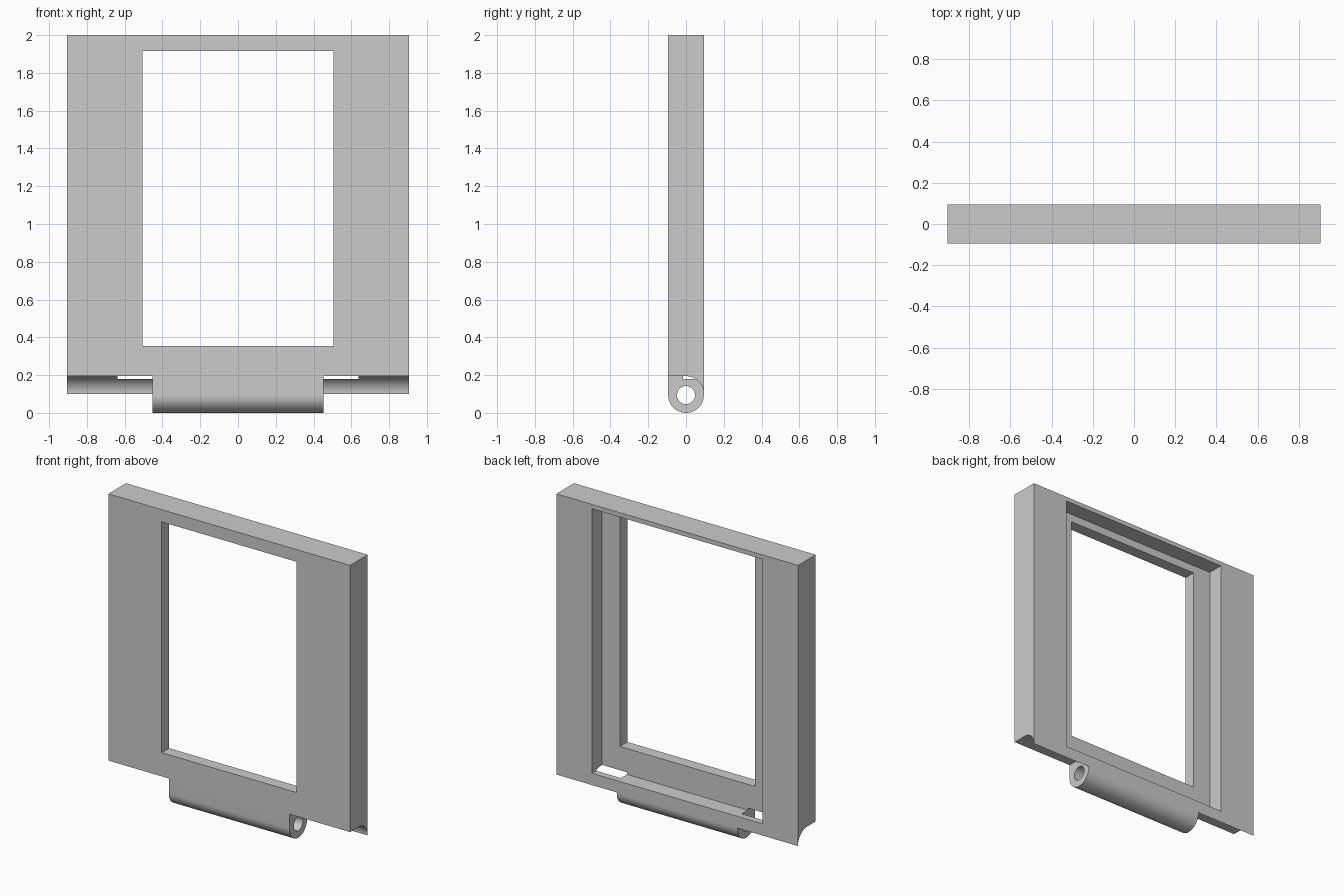
import bpy
import bmesh
from math import cos, sin, pi

cube = bpy.data.objects.get("Cube")
if cube:
    bpy.data.objects.remove(cube, do_unlink=True)

HALF_W, R, TOP = 0.905, 0.0945, 2.0     # half width, half thickness, height
KNUCKLE = 0.452                         # half length of the hinge barrel
NOTCH_Z, SEGS = 0.1, 32

grey = bpy.data.materials.new("plain grey")
grey.use_nodes = True
colour = (0.6, 0.6, 0.6, 1)
grey.diffuse_color = colour
grey.node_tree.nodes["Principled BSDF"].inputs["Base Color"].default_value = colour


def arc(cz, radius, start, end, n=SEGS):
    """Points (y, z) of an arc about y = 0."""
    angles = [start + (end - start) * i / n for i in range(n + 1)]
    return [(radius * cos(a), cz + radius * sin(a)) for a in angles]


def extrude_x(name, profile, x0, x1):
    """Solid made from a (y, z) profile swept along x."""
    bm = bmesh.new()
    face = bm.faces.new([bm.verts.new((x0, y, z)) for y, z in profile])
    moved = bmesh.ops.extrude_face_region(bm, geom=[face])["geom"]
    verts = [v for v in moved if isinstance(v, bmesh.types.BMVert)]
    bmesh.ops.translate(bm, verts=verts, vec=(x1 - x0, 0, 0))
    bmesh.ops.recalc_face_normals(bm, faces=bm.faces)
    mesh = bpy.data.meshes.new(name)
    bm.to_mesh(mesh)
    bm.free()
    mesh.materials.append(grey)
    obj = bpy.data.objects.new(name, mesh)
    bpy.context.collection.objects.link(obj)
    return obj


def box_profile(y0, y1, z0, z1):
    return [(y0, z0), (y1, z0), (y1, z1), (y0, z1)]


# Panel with a rounded hinge edge along the bottom
frame = extrude_x("hinged_frame", [(R, TOP), (-R, TOP)] + arc(R, R, pi, 2 * pi), -HALF_W, HALF_W)

# Clearance beside the barrel: flat at the front, concave at the back
notch = [(-0.2, NOTCH_Z + R)] + arc(NOTCH_Z, R, pi / 2, 0, 16) + [(0.2, NOTCH_Z), (0.2, -0.1), (-0.2, -0.1)]

cutters = [
    extrude_x("notch_left", notch, KNUCKLE, 1),
    extrude_x("notch_right", notch, -1, -KNUCKLE),
    extrude_x("pin_hole", arc(R, 0.048, 0, 2 * pi)[:-1], -1, 1),
    extrude_x("back_pocket", box_profile(-0.015, 0.2, 0.18, 1.97), -0.638, 0.638),
    extrude_x("window_opening", box_profile(-0.2, 0.1, 0.355, 1.917), -0.505, 0.505),
]

# Cut each shape out of the frame
bpy.ops.object.select_all(action="DESELECT")
bpy.context.view_layer.objects.active = frame
frame.select_set(True)
for cutter in cutters:
    cutter.hide_render = True
    mod = frame.modifiers.new(cutter.name, "BOOLEAN")
    mod.operation = "DIFFERENCE"
    mod.solver = "EXACT"
    mod.object = cutter
    bpy.ops.object.modifier_apply(modifier=mod.name)
    bpy.data.objects.remove(cutter, do_unlink=True)

bpy.ops.object.shade_smooth_by_angle(angle=pi / 6)
